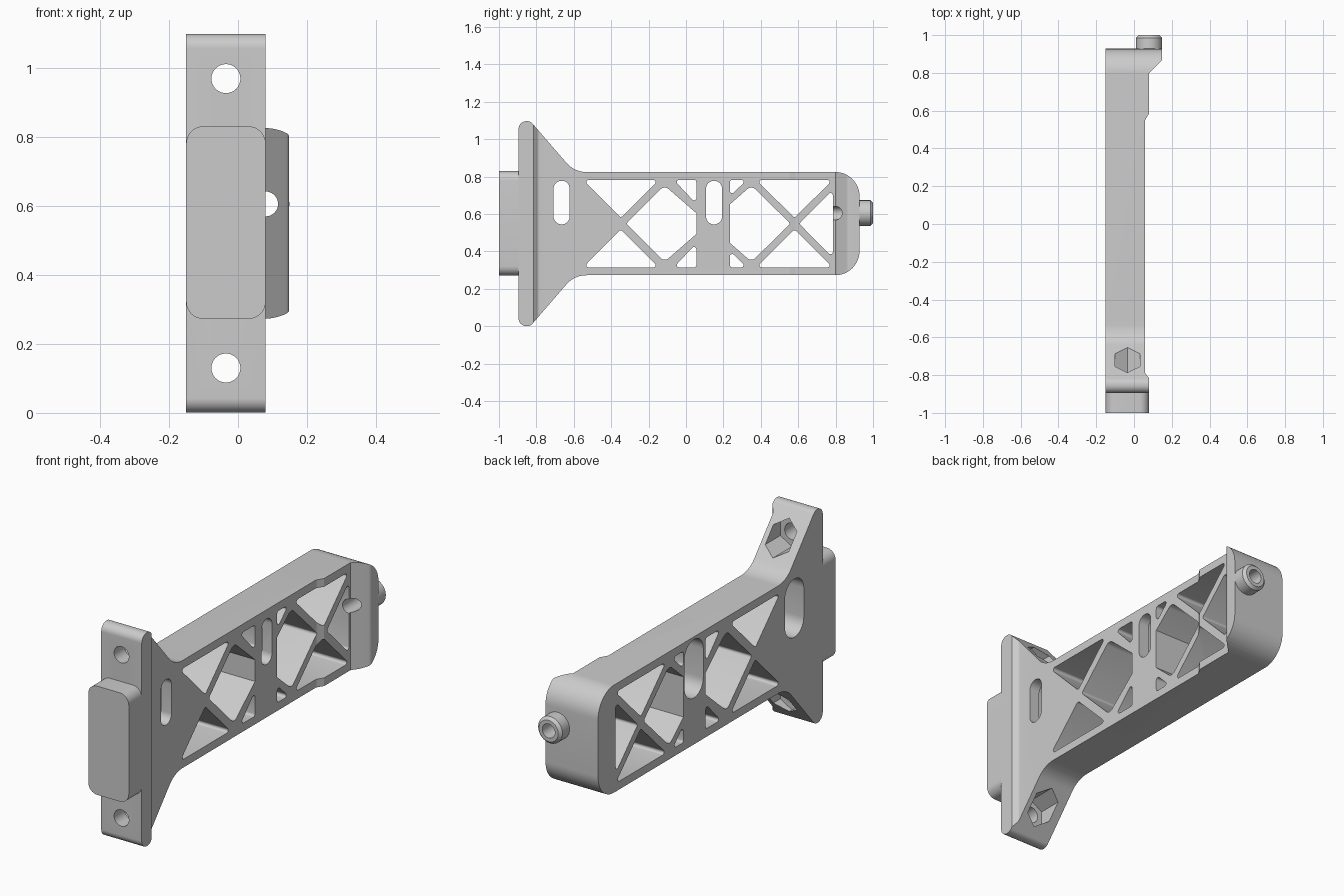
import bpy, bmesh
from math import pi, tan, cos, sin
from mathutils import Vector, Matrix

old = bpy.data.objects.get("Cube")
if old:
    bpy.data.objects.remove(old, do_unlink=True)

grey = bpy.data.materials.new("plain grey")
grey.use_nodes = True
grey.diffuse_color = (0.6, 0.6, 0.6, 1)
grey.node_tree.nodes["Principled BSDF"].inputs["Base Color"].default_value = (0.6, 0.6, 0.6, 1)

MID = 0.549           # height of the mirror plane
BOLT_X = -0.035       # flange bolts
PIN_X, PIN_Z = 0.08, 0.605


def fillet(corners, radius=0.0, steps=8):
    """Round the corners (a, b[, own radius]) of a closed outline."""
    out = []
    for i, c in enumerate(corners):
        p = Vector(c[:2])
        r = c[2] if len(c) > 2 else radius
        u = (Vector(corners[i - 1][:2]) - p).normalized()
        v = (Vector(corners[(i + 1) % len(corners)][:2]) - p).normalized()
        if r <= 0:
            out.append(p)
            continue
        half = u.angle(v) / 2
        centre = p + (u + v).normalized() * (r / sin(half))
        start = p + u * (r / tan(half)) - centre
        sweep = pi - 2 * half
        sign = 1 if u.x * v.y - u.y * v.x < 0 else -1
        for k in range(steps + 1):
            out.append(centre + Matrix.Rotation(sign * sweep * k / steps, 2) @ start)
    return out


def circle(a, b, r, n=32, turn=0.0):
    return [Vector((a + r * cos(2 * pi * k / n + turn), b + r * sin(2 * pi * k / n + turn)))
            for k in range(n)]


def prisms(name, outlines, axis, lo, hi):
    """Extrude outlines along x (outline y,z), y (outline x,z) or z (outline x,y)."""
    place = {"x": lambda p, t: (t, p.x, p.y),
             "y": lambda p, t: (p.x, t, p.y),
             "z": lambda p, t: (p.x, p.y, t)}[axis]
    bm = bmesh.new()
    for pts in outlines:
        a = [bm.verts.new(place(p, lo)) for p in pts]
        b = [bm.verts.new(place(p, hi)) for p in pts]
        bm.faces.new(a)
        bm.faces.new(b)
        for i in range(len(pts)):
            j = (i + 1) % len(pts)
            bm.faces.new((a[i], a[j], b[j], b[i]))
    bmesh.ops.recalc_face_normals(bm, faces=bm.faces)
    mesh = bpy.data.meshes.new(name)
    bm.to_mesh(mesh)
    bm.free()
    mesh.materials.append(grey)
    ob = bpy.data.objects.new(name, mesh)
    bpy.context.collection.objects.link(ob)
    return ob


def activate(ob):
    bpy.ops.object.select_all(action='DESELECT')
    ob.select_set(True)
    bpy.context.view_layer.objects.active = ob


def boolean(ob, tool, operation='DIFFERENCE'):
    activate(ob)
    mod = ob.modifiers.new("cut", 'BOOLEAN')
    mod.operation, mod.solver, mod.object = operation, 'EXACT', tool
    bpy.ops.object.modifier_apply(modifier=mod.name)
    bpy.data.objects.remove(tool, do_unlink=True)


def mirror(corners):
    return [(c[0], 2 * MID - c[1], *c[2:]) for c in reversed(corners)]


def slot(y, z_lo, z_hi, r):
    return fillet([(y - r, z_lo), (y + r, z_lo), (y + r, z_hi), (y - r, z_hi)], r * 0.99)


# Body: side outline intersected with the stepped plan outline
upper = [(-0.895, 1.097, 0.041), (-0.832, 1.097, 0.038),
         (-0.597, 0.825, 0.14), (0.928, 0.825, 0.13)]
body = prisms("arm_body", [fillet(upper + mirror(upper), steps=12)], "x", -0.15, 0.2)
plan = [(-0.3, -1.1), (0.08, -1.1), (0.08, -0.815), (0.058, -0.79, 0.02),
        (0.058, 0.55, 0.03), (0.08, 0.585), (0.08, 0.80), (0.148, 0.865, 0.025),
        (0.148, 1.1), (-0.3, 1.1)]
boolean(body, prisms("plan_tool", [fillet(plan, steps=6)], "z", -0.2, 1.3), 'INTERSECT')

# Truss openings: the top ones are mirrored below, the rest span the middle
paired = [
    [(-0.55, 0.783), (-0.145, 0.783), (-0.348, 0.58)],
    [(-0.065, 0.783), (0.055, 0.783), (0.055, 0.655)],
    [(0.235, 0.783), (0.325, 0.783), (0.235, 0.695)],
    [(0.375, 0.783), (0.785, 0.783), (0.58, 0.58)],
]
half_middle = [
    [(-0.115, 0.753, 0.03), (0.055, 0.605, 0)],
    [(0.35, 0.753, 0.03), (0.235, 0.652, 0)],
    [(0.785, 0.73)],
]
tips = [(-0.32, MID), (0.558, MID), (0.605, MID)]
outlines = [fillet(t, 0.012, 5) for p in paired for t in (p, mirror(p))]
for half, tip in zip(half_middle, tips):
    outlines.append(fillet([tip] + half + mirror(half), 0.012, 5))
for outline in outlines:
    boolean(body, prisms("truss_tool", [outline], "x", -0.4, 0.4))

# Slots with a wider recess on the -x side
for y in (-0.665, 0.15):
    boolean(body, prisms("slot_tool", [slot(y, 0.545, 0.778, 0.043)], "x", -0.4, 0.4))
    boolean(body, prisms("recess_tool", [slot(y, 0.512, 0.811, 0.076)], "x", -0.4, 0.0))

# Flange bolt holes with hexagonal nut pockets behind
for z in (0.13, 0.968):
    boolean(body, prisms("bolt_tool", [circle(BOLT_X, z, 0.042)], "y", -1.2, -0.75))
    boolean(body, prisms("nut_tool", [circle(BOLT_X, z, 0.077, 6, pi / 2)], "y", -0.81, -0.5))

# Pin hole through the end wall
boolean(body, prisms("pin_tool", [circle(PIN_X, PIN_Z, 0.036)], "y", 0.72, 1.2))

# Front pad
pad = prisms("front_pad", [fillet([(-0.15, 0.272), (0.08, 0.272), (0.08, 0.83), (-0.15, 0.83)], 0.05)],
             "y", -1.0, -0.894)

# Hollow boss on the far end, outer rim chamfered
boss = prisms("end_boss", [circle(PIN_X, PIN_Z, 0.069)], "y", 0.926, 1.0)
bm = bmesh.new()
bm.from_mesh(boss.data)
rim = [e for e in bm.edges if all(v.co.y > 0.99 for v in e.verts)]
bmesh.ops.bevel(bm, geom=rim, offset=0.014, segments=1, affect='EDGES')
bm.to_mesh(boss.data)
bm.free()
boolean(boss, prisms("boss_tool", [circle(PIN_X, PIN_Z, 0.036)], "y", 0.70, 1.2))

for ob in (body, pad, boss):
    activate(ob)
    bpy.ops.object.shade_smooth_by_angle(angle=pi / 6)
